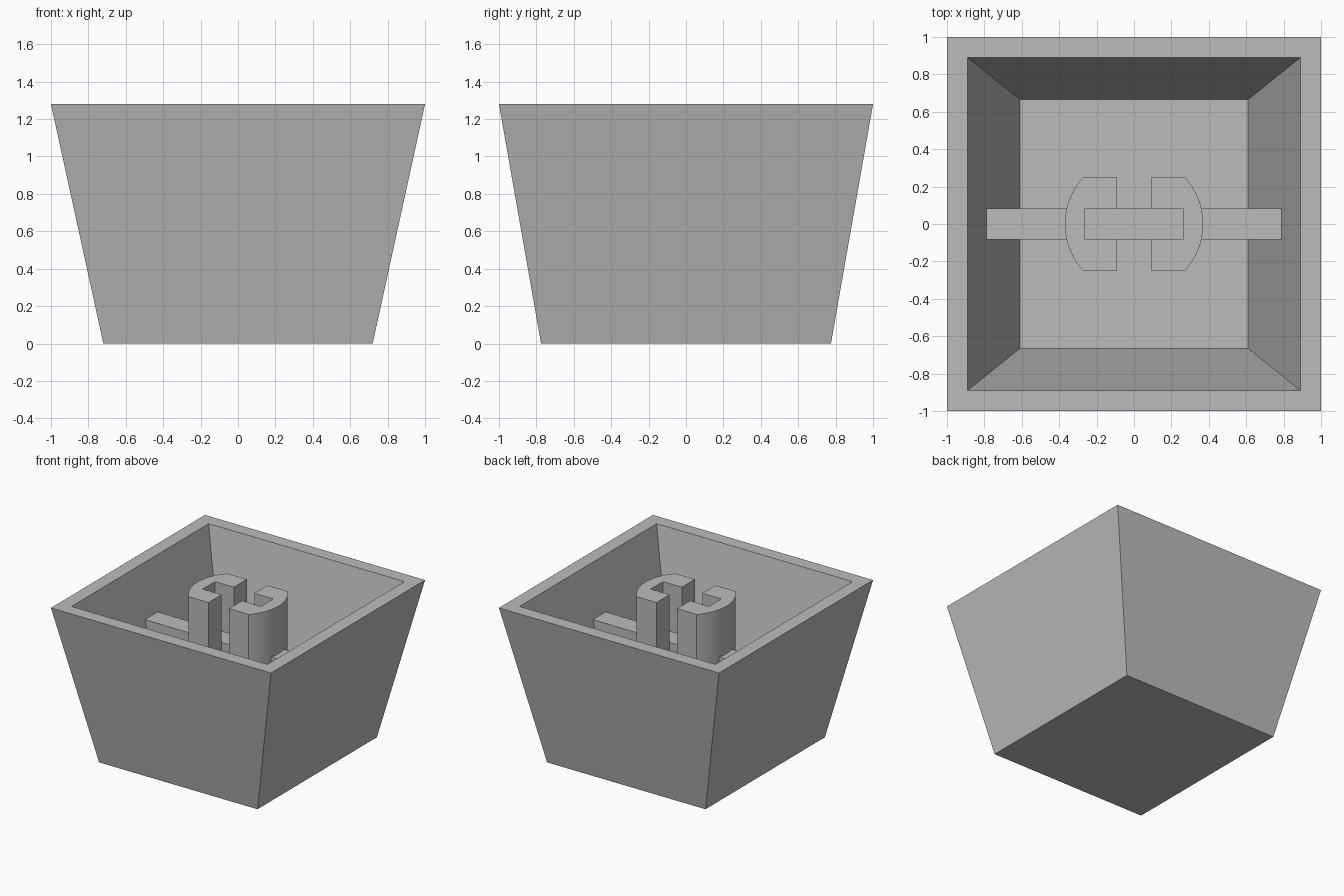
import bpy
import bmesh
from math import asin, cos, sin, radians

cube = bpy.data.objects.get("Cube")
if cube:
    bpy.data.objects.remove(cube, do_unlink=True)

HEIGHT = 1.28
FLOOR = 0.2
RIB_TOP = 0.89

grey = bpy.data.materials.new("mid grey")
grey.use_nodes = True
colour = (0.5, 0.5, 0.5, 1)
grey.diffuse_color = colour
grey.node_tree.nodes["Principled BSDF"].inputs["Base Color"].default_value = colour


def rectangle(half_x, half_y, z):
    return [(-half_x, -half_y, z), (half_x, -half_y, z),
            (half_x, half_y, z), (-half_x, half_y, z)]


def loft(name, loops):
    """Skin a stack of matching loops and close both ends."""
    bm = bmesh.new()
    rings = [[bm.verts.new(p) for p in loop] for loop in loops]
    n = len(rings[0])
    for low, high in zip(rings, rings[1:]):
        for i in range(n):
            j = (i + 1) % n
            bm.faces.new((low[i], low[j], high[j], high[i]))
    bm.faces.new(rings[0][::-1])
    bm.faces.new(rings[-1])
    bmesh.ops.recalc_face_normals(bm, faces=bm.faces)
    mesh = bpy.data.meshes.new(name)
    bm.to_mesh(mesh)
    bm.free()
    mesh.materials.append(grey)
    obj = bpy.data.objects.new(name, mesh)
    bpy.context.collection.objects.link(obj)
    return obj


# Hollow tapered shell, open at the top
loft("shell", [
    rectangle(0.72, 0.775, 0),
    rectangle(1, 1, HEIGHT),
    rectangle(0.89, 0.89, HEIGHT),
    rectangle(0.61, 0.665, FLOOR),
])

# Cross rib whose ends follow the sloping walls
loft("cross_rib", [
    rectangle(0.612, 0.083, FLOOR - 0.005),
    rectangle(0.79, 0.083, RIB_TOP),
])

# Pair of C-shaped stem halves: a trimmed cylinder with a slot
RADIUS, TRIM, GAP, SLOT_X, SLOT_Y = 0.37, 0.25, 0.093, 0.265, 0.08
sweep = asin(TRIM / RADIUS)
steps = 16
arc = [-sweep + 2 * sweep * i / steps for i in range(steps + 1)]
profile = [(GAP, SLOT_Y), (SLOT_X, SLOT_Y), (SLOT_X, -SLOT_Y),
           (GAP, -SLOT_Y), (GAP, -TRIM)]
profile += [(RADIUS * cos(a), RADIUS * sin(a)) for a in arc]
profile.append((GAP, TRIM))

stem = loft("stem_halves", [[(x, y, z) for x, y in profile]
                            for z in (FLOOR - 0.005, HEIGHT)])
stem.modifiers.new("mirror", 'MIRROR').use_axis[0] = True
bpy.ops.object.select_all(action='DESELECT')
stem.select_set(True)
bpy.context.view_layer.objects.active = stem
bpy.ops.object.shade_smooth_by_angle(angle=radians(30))
